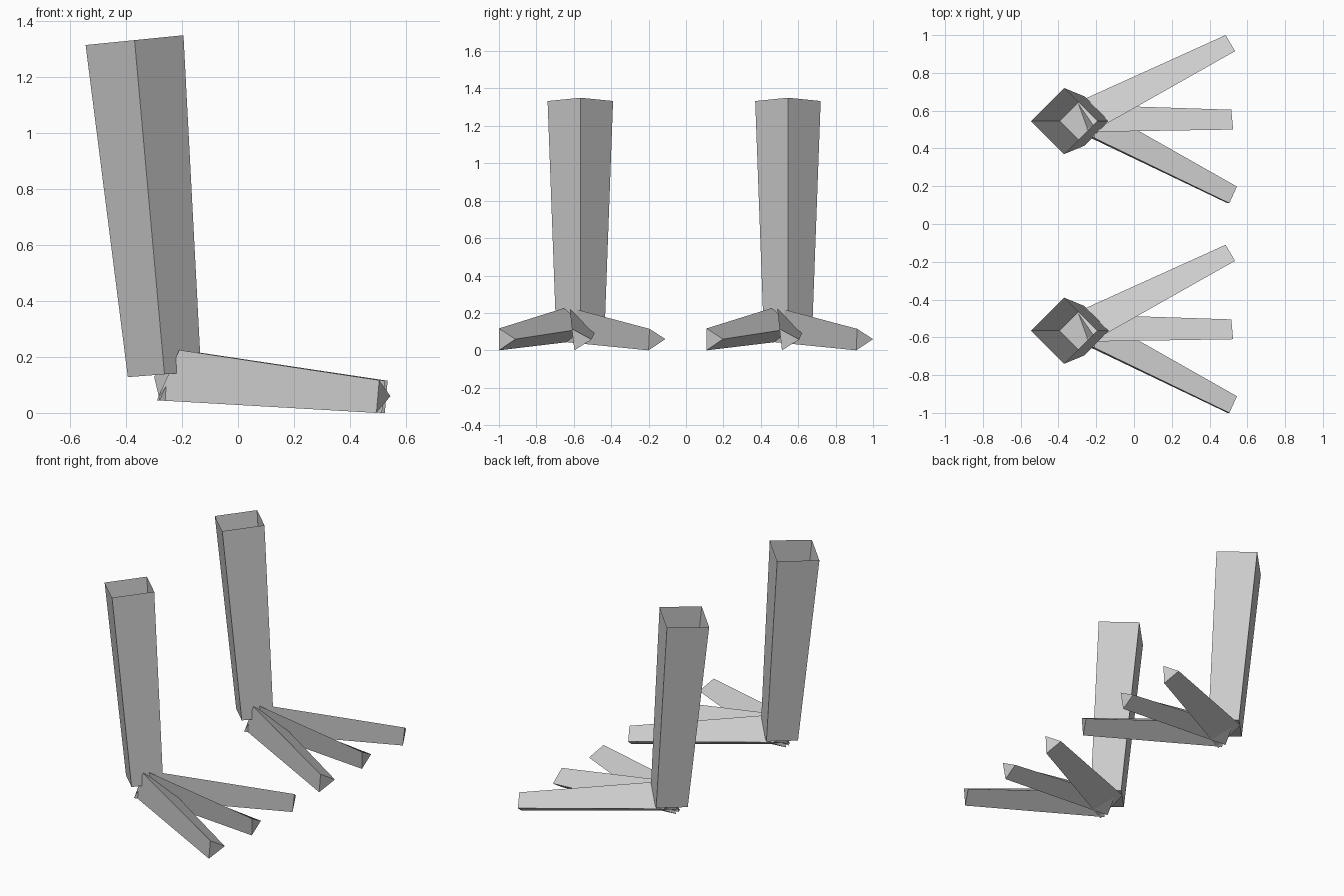
import bpy, bmesh

if "Cube" in bpy.data.objects:
    bpy.data.objects.remove(bpy.data.objects["Cube"])

grey = bpy.data.materials.new("light grey")
grey.diffuse_color = (0.6, 0.6, 0.6, 1)
grey.use_nodes = True
grey.node_tree.nodes["Principled BSDF"].inputs["Base Color"].default_value = grey.diffuse_color


def loft(name, start, end, shift, cap_end=True):
    """Join two matching rings; the start ring is always capped."""
    bm = bmesh.new()
    a, b = [[bm.verts.new((x, y + shift, z)) for x, y, z in ring]
            for ring in (start, end)]
    n = len(a)
    for i in range(n):
        j = (i + 1) % n
        bm.faces.new((a[i], a[j], b[j], b[i]))
    bm.faces.new(a[::-1])
    if cap_end:
        bm.faces.new(b)
    bmesh.ops.recalc_face_normals(bm, faces=bm.faces)
    me = bpy.data.meshes.new(name)
    bm.to_mesh(me)
    bm.free()
    me.materials.append(grey)
    bpy.context.collection.objects.link(bpy.data.objects.new(name, me))


def diamond(cx, cy, cz, r, tilt):
    """Four-sided ring with corners on the axes, rising towards +x."""
    return [(cx + dx * r, cy + dy * r, cz + dx * tilt)
            for dx, dy in ((-1, 0), (0, -1), (1, 0), (0, 1))]


# Toes: triangular ring (top, bottom, side ridge) at the ankle and at the tip
TOES = {
    "outer_toe": ([(-0.20, 0.50, 0.225), (-0.28, 0.46, 0.045), (-0.30, 0.645, 0.13)],
                  [(0.535, 0.915, 0.115), (0.525, 0.91, 0.0), (0.485, 1.0, 0.06)]),
    "middle_toe": ([(-0.21, 0.488, 0.225), (-0.29, 0.515, 0.045), (-0.25, 0.63, 0.11)],
                   [(0.525, 0.50, 0.115), (0.515, 0.513, 0.0), (0.515, 0.605, 0.058)]),
    "inner_toe": ([(-0.21, 0.455, 0.225), (-0.29, 0.485, 0.045), (-0.20, 0.62, 0.125)],
                  [(0.505, 0.11, 0.117), (0.495, 0.11, 0.0), (0.545, 0.198, 0.06)]),
}

for side, shift in (("left", 0.0), ("right", -1.11)):
    # Shank: tapering square tube, open at the top
    loft(side + "_shank", diamond(-0.263, 0.545, 0.138, 0.131, 0.01),
         diamond(-0.37, 0.545, 1.333, 0.175, 0.0175), shift, cap_end=False)
    for toe, (base, tip) in TOES.items():
        loft(side + "_" + toe, base, tip, shift)
